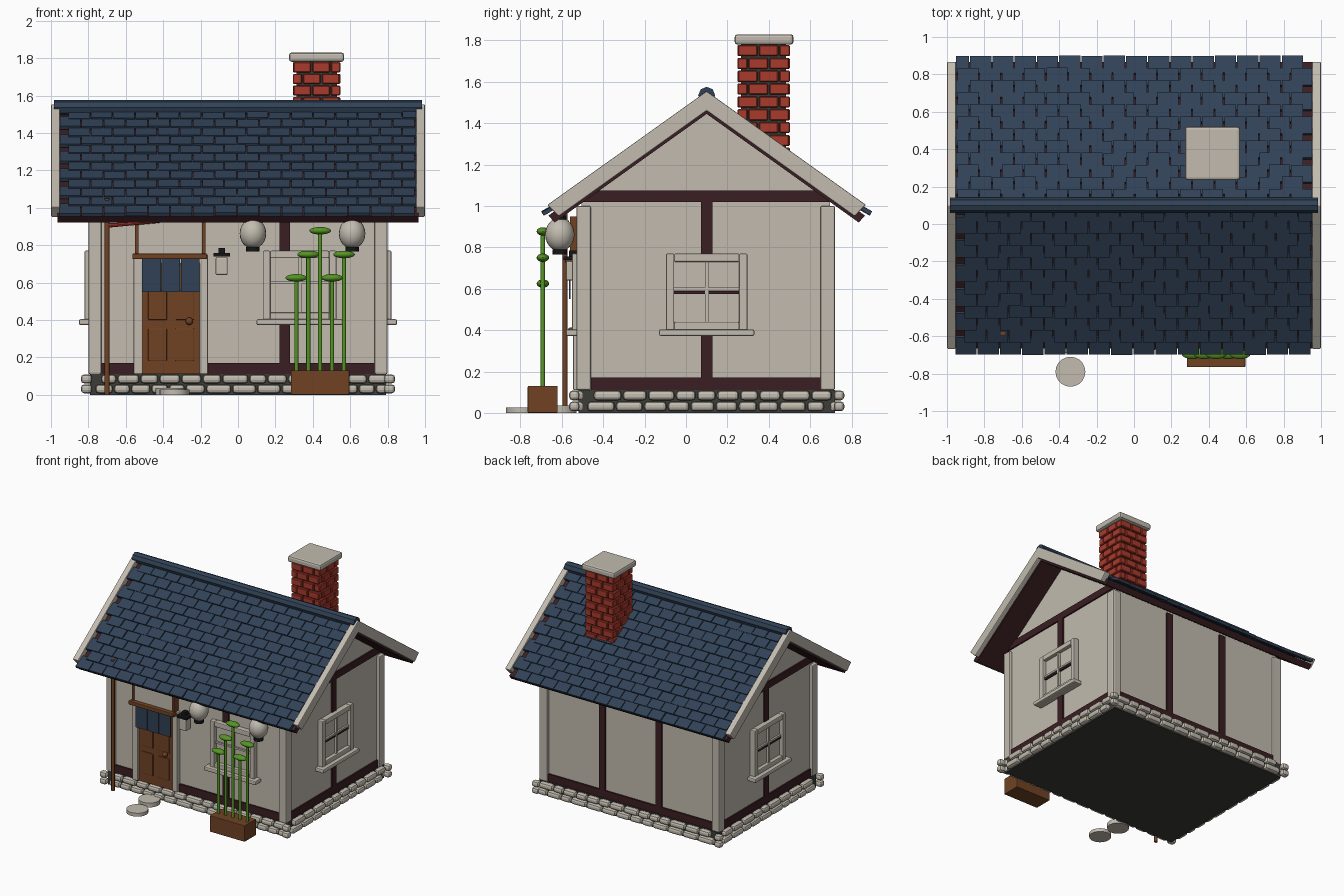
import bpy, bmesh, math, random
from mathutils import Matrix, Vector

if "Cube" in bpy.data.objects:
    bpy.data.objects.remove(bpy.data.objects["Cube"])

random.seed(4)
T, R = Matrix.Translation, Matrix.Rotation


def mat(name, r, g, b):
    m = bpy.data.materials.new(name)
    m.diffuse_color = (r, g, b, 1)
    m.use_nodes = True
    m.node_tree.nodes["Principled BSDF"].inputs["Base Color"].default_value = m.diffuse_color
    return m


BEIGE = mat("beige plaster", .54, .50, .43)
NAVY = mat("navy slate", .030, .053, .092)
MAROON = mat("dark maroon timber", .042, .013, .016)
WOOD = mat("brown wood", .16, .055, .017)
BRICK = mat("brick red", .40, .042, .025)
GREEN = mat("leaf green", .09, .30, .017)
BLACK = mat("black metal", .008, .008, .008)
GREY = mat("dark mortar", .045, .048, .040)


def finish(name, bm, m, bevel=0, seg=2, smooth=False):
    bmesh.ops.recalc_face_normals(bm, faces=bm.faces)
    me = bpy.data.meshes.new(name)
    bm.to_mesh(me)
    bm.free()
    me.materials.append(m)
    o = bpy.data.objects.new(name, me)
    bpy.context.collection.objects.link(o)
    if bevel:
        b = o.modifiers.new("bevel", 'BEVEL')
        b.width, b.segments = bevel, seg
    if smooth:
        bpy.ops.object.select_all(action='DESELECT')
        o.select_set(True)
        bpy.context.view_layer.objects.active = o
        bpy.ops.object.shade_smooth_by_angle(angle=math.radians(40))
    return o


def add_box(bm, b, M=Matrix()):
    """b = x0, x1, y0, y1, z0, z1"""
    c = Vector(((b[0] + b[1]) / 2, (b[2] + b[3]) / 2, (b[4] + b[5]) / 2))
    s = Matrix.Diagonal((b[1] - b[0], b[3] - b[2], b[5] - b[4], 1))
    bmesh.ops.create_cube(bm, size=1, matrix=M @ T(c) @ s)


def boxes(name, m, bs, M=Matrix(), bevel=0, seg=2):
    bm = bmesh.new()
    for b in bs:
        add_box(bm, b, M)
    return finish(name, bm, m, bevel, seg)


def prism(name, m, yz, x0, x1, bevel=0):
    bm = bmesh.new()
    f = bm.faces.new([bm.verts.new((x0, y, z)) for y, z in yz])
    g = bmesh.ops.extrude_face_region(bm, geom=[f])
    bmesh.ops.translate(bm, vec=(x1 - x0, 0, 0),
                        verts=[v for v in g['geom'] if isinstance(v, bmesh.types.BMVert)])
    return finish(name, bm, m, bevel)


def rod(name, m, a, b, r, sides=12, r2=None):
    a, b = Vector(a), Vector(b)
    bm = bmesh.new()
    M = T((a + b) / 2) @ (b - a).to_track_quat('Z', 'Y').to_matrix().to_4x4()
    bmesh.ops.create_cone(bm, cap_ends=True, segments=sides, radius1=r,
                          radius2=r if r2 is None else r2, depth=(b - a).length, matrix=M)
    return finish(name, bm, m, smooth=True)


def ball(name, m, c, s):
    bm = bmesh.new()
    bmesh.ops.create_uvsphere(bm, u_segments=20, v_segments=12, radius=1,
                              matrix=T(c) @ Matrix.Diagonal((*s, 1)))
    return finish(name, bm, m, smooth=True)


# Foundation core and two rows of rounded stones round it
boxes("foundation", GREY, [(-.79, .79, -.52, .72, 0, .11)])
bm = bmesh.new()
for row in (0, 1):
    z = .008 + row * .053
    for along, half, centre, faces in (('x', .80, 0, (-.525, .725)), ('y', .615, .1, (-.795, .795))):
        for f in faces:
            p = -half + .035 + row * .03
            while p < half - .06:
                w = min(random.uniform(.085, .145), half - p)
                u0, u1 = centre + p + .004, centre + p + w - .004
                add_box(bm, (u0, u1, f - .03, f + .03, z, z + .047) if along == 'x'
                        else (f - .03, f + .03, u0, u1, z, z + .047))
                p += w
    for x in (-.81, .81):
        for y in (-.54, .74):
            add_box(bm, (x - .03, x + .03, y - .025, y + .025, z, z + .047))
finish("foundation_stones", bm, BEIGE, .017, 2)

# Walls with gables, corner posts and timber framing
prism("walls", BEIGE, [(-.505, .10), (.695, .10), (.695, 1.03), (.1, 1.455), (-.505, 1.03)], -.775, .775)
boxes("corner_posts", BEIGE, [(x - .035, x + .035, y - .035, y + .035, .11, 1.0)
                              for x in (-.765, .765) for y in (-.495, .685)], bevel=.008)
beams = []
for s in (-1, 1):
    xa, xb = sorted((s * .765, s * .787))
    beams += [(xa, xb, -.46, .65, .11, .17), (xa, xb, -.50, .70, 1.02, 1.075), (xa, xb, .072, .127, .17, 1.02)]
    beams.append((s * .25 - .027, s * .25 + .027, .68, .707, .11, 1.0))
beams += [(-.73, .73, .68, .707, .11, .17), (-.16, .73, -.517, -.49, .11, .17),
          (-.73, -.555, -.517, -.49, .11, .17), (.223, .277, -.517, -.49, .17, 1.0),
          (-.73, .73, -.517, -.49, .96, 1.0)]
boxes("timber_beams", MAROON, beams)

# Roof deck and barge boards
K = .714


def chevron(top, dt, bot, db):
    return [(.1 - dt, top - K * dt), (.1, top), (.1 + dt, top - K * dt),
            (.1 + db, bot - K * db), (.1, bot), (.1 - db, bot - K * db)]


prism("roof_deck", MAROON, chevron(1.50, .765, 1.445, .735), -.965, .965)
for side, x in (("left", -1), ("right", .952)):
    prism(side + "_barge_board", BEIGE, chevron(1.555, .77, 1.46, .715), x, x + .048, .006)

# Overlapping slates, staggered row by row
ang = math.atan(K)
bm = bmesh.new()
for turn in (0, math.pi):
    base = T((0, .1, 1.50)) @ R(turn, 4, 'Z') @ R(ang, 4, 'X')
    for k in range(12):
        end = .958 - k * .0795
        length = min(.105, end)
        shift = .05 if k % 2 else 0
        for c in range(16):
            x0 = -.955 + c * .119 + (shift if turn == 0 else .052 - shift)
            x1 = min(x0 + .113, .953)
            if x1 - x0 < .02:
                continue
            h = .019 + random.uniform(-.002, .003)
            M = base @ T(((x0 + x1) / 2, -end + length / 2, h)) @ R(-.10, 4, 'X')
            w = (x1 - x0) / 2
            add_box(bm, (-w, w, -length / 2, length / 2, -.01, .01), M)
finish("roof_slates", bm, NAVY)
rod("ridge_cap", NAVY, (-.985, .1, 1.535), (.985, .1, 1.535), .041, 8)

# Chimney: mortar core, pinwheel brick courses, cap
boxes("chimney_core", GREY, [(.312, .528, .267, .483, 1.12, 1.78)])
bm = bmesh.new()
for row in range(10):
    z = 1.163 + row * .062
    for q in range(4):
        M = T((.42, .375, z)) @ R(q * math.pi / 2, 4, 'Z')
        for i in (0, 1):
            u = -.127 + i * .101 if row % 2 else -.076 + i * .101
            add_box(bm, (u + .004, u + .097, -.127, -.077, .003, .057), M)
finish("chimney_bricks", bm, BRICK, .005, 1)
boxes("chimney_cap", BEIGE, [(.273, .567, .235, .52, 1.78, 1.83)], bevel=.014)


# Windows: local x is width, local -y points outward
def window(name, M, bar):
    boxes(name + "_frame", BEIGE, [(-.197, -.157, -.045, 0, .40, .77), (.157, .197, -.045, 0, .40, .77),
                                   (-.157, .157, -.045, 0, .73, .77), (-.157, .157, -.045, 0, .40, .44)], M, .006)
    boxes(name + "_sill", BEIGE, [(-.23, .23, -.075, 0, .372, .404)], M, .008)
    boxes(name + "_panes", BEIGE, [(-.16, .16, -.016, 0, .43, .74)], M)
    boxes(name + "_muntins", BEIGE, [(-.009, .009, -.034, -.01, .44, .73),
                                     (-.157, .157, -.03, -.01, .592, .606)], M)
    if bar:
        boxes(name + "_bar", MAROON, [(-.157, .157, -.028, -.012, .574, .588)], M)


window("front_window", T((.33, -.505, 0)), False)
window("right_window", T((.775, .1, 0)) @ R(math.pi / 2, 4, 'Z'), True)
window("left_window", T((-.775, .1, 0)) @ R(-math.pi / 2, 4, 'Z'), True)

# Door with frame, panels and knob
boxes("door_frame", BEIGE, [(-.558, -.51, -.545, -.49, .11, .74), (-.205, -.16, -.545, -.49, .11, .74),
                            (-.558, -.16, -.545, -.49, .70, .75)], bevel=.006)
boxes("door", WOOD, [(-.512, -.203, -.53, -.49, .11, .72)])
boxes("door_panels", WOOD, [(x, x + .10, -.538, -.525, a, b) for x in (-.48, -.335)
                            for a, b in ((.18, .355), (.40, .56))], bevel=.005)
ball("door_knob", WOOD, (-.26, -.555, .393), (.02, .02, .02))

# Panel over the door with hanging curtain
boxes("overdoor_panel", BEIGE, [(-.535, -.19, -.55, -.50, .75, .95)])
boxes("overdoor_panel_frame", WOOD, [(-.55, -.532, -.56, -.50, .74, .95), (-.193, -.175, -.56, -.50, .74, .95)])
boxes("curtain_rail", WOOD, [(-.565, -.165, -.585, -.54, .725, .755)], bevel=.005)
boxes("door_curtain", NAVY, [(-.513 + i * .104, -.413 + i * .104, -.566, -.558, .55, .73) for i in range(3)])

# Tall pole passing through the eave, with short cross rod
rod("pole", WOOD, (-.70, -.585, 0), (-.70, -.585, 1.05), .013)
rod("pole_cross_rod", BRICK, (-.70, -.585, .905), (-.42, -.57, .925), .012, 8, .006)

# Wall lamp
boxes("wall_lamp_body", BEIGE, [(-.12, -.055, -.58, -.515, .64, .735)], bevel=.008)
boxes("wall_lamp_cap", BLACK, [(-.132, -.043, -.592, -.50, .738, .757), (-.105, -.07, -.565, -.53, .757, .785)])

# Round lanterns hanging under the eave
for name, x in (("left_lantern", .08), ("right_lantern", .61)):
    ball(name, BEIGE, (x, -.61, .862), (.071, .071, .081))
    rod(name + "_base", BLACK, (x, -.61, .765), (x, -.61, .79), .036)
    rod(name + "_top", BLACK, (x, -.61, .93), (x, -.61, .955), .03)

# Planter with five stalks topped by flat leaves
boxes("planter", WOOD, [(.283, .595, -.765, -.62, 0, .13)], bevel=.004)
for i, z in enumerate((.625, .75, .877, .625, .75)):
    x = .312 + i * .0637
    rod("stalk_%d" % (i + 1), GREEN, (x, -.692, .12), (x, -.692, z), .011)
    ball("leaf_%d" % (i + 1), GREEN, (x, -.692, z), (.058, .03, .02))

# Stepping stones
rod("near_stepping_stone", BEIGE, (-.34, -.79, 0), (-.34, -.79, .027), .08, 20)
rod("far_stepping_stone", BEIGE, (-.36, -.61, 0), (-.36, -.61, .035), .08, 20)
